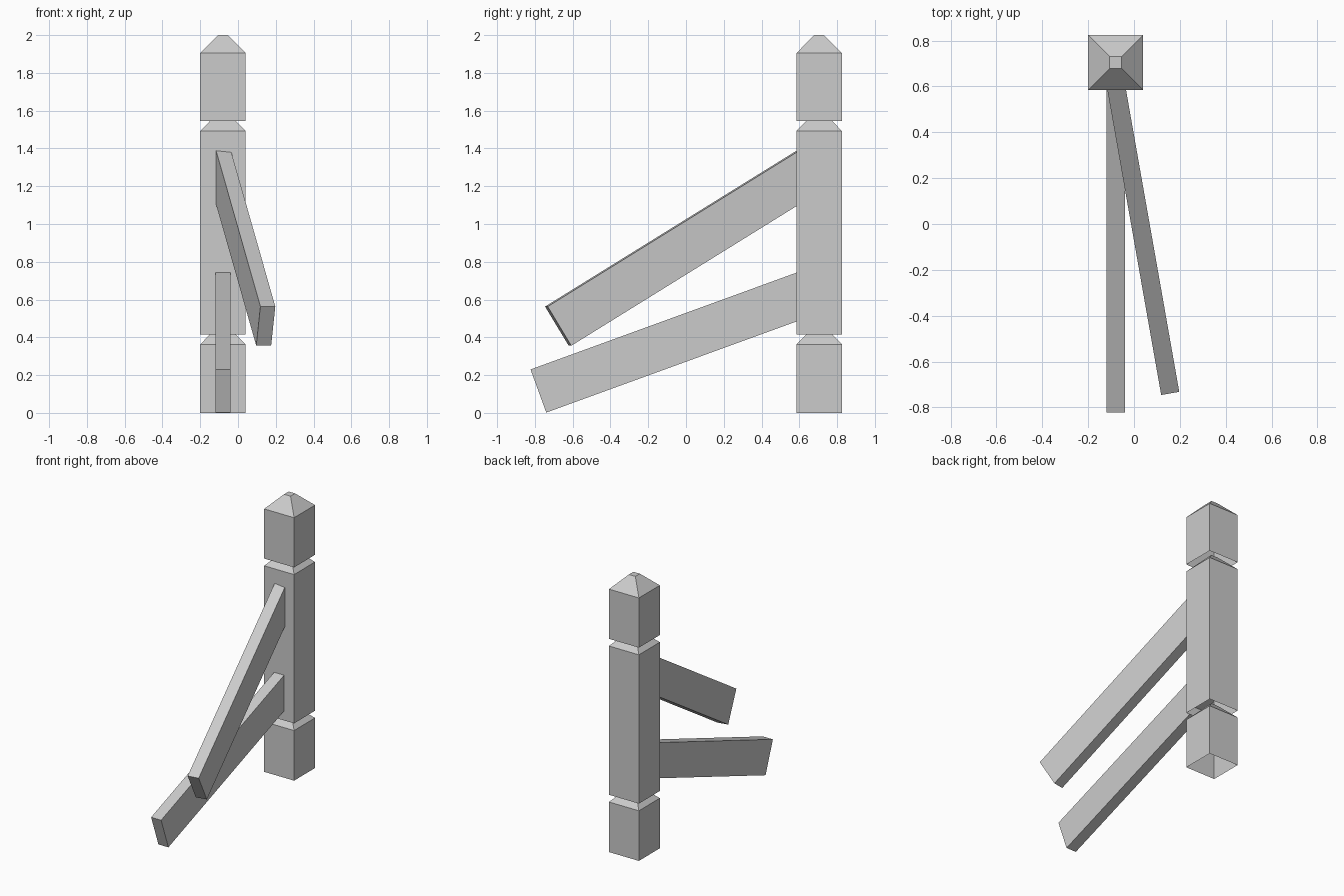
import bpy
import bmesh
from math import radians

cube = bpy.data.objects.get("Cube")
if cube:
    bpy.data.objects.remove(cube, do_unlink=True)

grey = bpy.data.materials.new("plain_grey")
grey.use_nodes = True
colour = (0.6, 0.6, 0.6, 1)
grey.diffuse_color = colour
grey.node_tree.nodes["Principled BSDF"].inputs["Base Color"].default_value = colour

POST_X, POST_Y, HALF = -0.08, 0.705, 0.12
CAP_HEIGHT, CAP_HALF = 0.095, 0.026


def add_object(name, bm):
    bmesh.ops.recalc_face_normals(bm, faces=bm.faces[:])
    mesh = bpy.data.meshes.new(name)
    bm.to_mesh(mesh)
    bm.free()
    mesh.materials.append(grey)
    obj = bpy.data.objects.new(name, mesh)
    bpy.context.collection.objects.link(obj)
    return obj


def post_block(name, bottom, shoulder):
    """Square block with a chamfered cap and an open underside."""
    bm = bmesh.new()
    rings = []
    for z, h in ((bottom, HALF), (shoulder, HALF), (shoulder + CAP_HEIGHT, CAP_HALF)):
        rings.append([bm.verts.new((x * h, y * h, z))
                      for x, y in ((-1, -1), (1, -1), (1, 1), (-1, 1))])
    for low, high in zip(rings, rings[1:]):
        for i in range(4):
            j = (i + 1) % 4
            bm.faces.new((low[i], low[j], high[j], high[i]))
    bm.faces.new(rings[-1])
    add_object(name, bm).location = (POST_X, POST_Y, 0)


def rail(name, top_end, length, pitch, yaw):
    """Sloping plank, placed by the middle of the top edge of its free end."""
    width, depth = 0.08, 0.243
    bm = bmesh.new()
    bmesh.ops.create_cube(bm, size=1)
    for v in bm.verts:
        v.co = (v.co.x * width, (v.co.y + 0.5) * length, (v.co.z - 0.5) * depth)
    obj = add_object(name, bm)
    obj.location = top_end
    obj.rotation_euler = (radians(pitch), 0, radians(yaw))


# Post, stacked from three blocks with grooves between them
post_block("post_base", 0, 0.363)
post_block("post_middle", 0.415, 1.493)
post_block("post_top", 1.545, 1.905)

# Rails running down from the post, the upper one swung aside
rail("lower_rail", (POST_X, -0.823, 0.23), 1.554, 20, 0)
rail("upper_rail", (0.158, -0.739, 0.563), 1.64, 31.4, 10)
